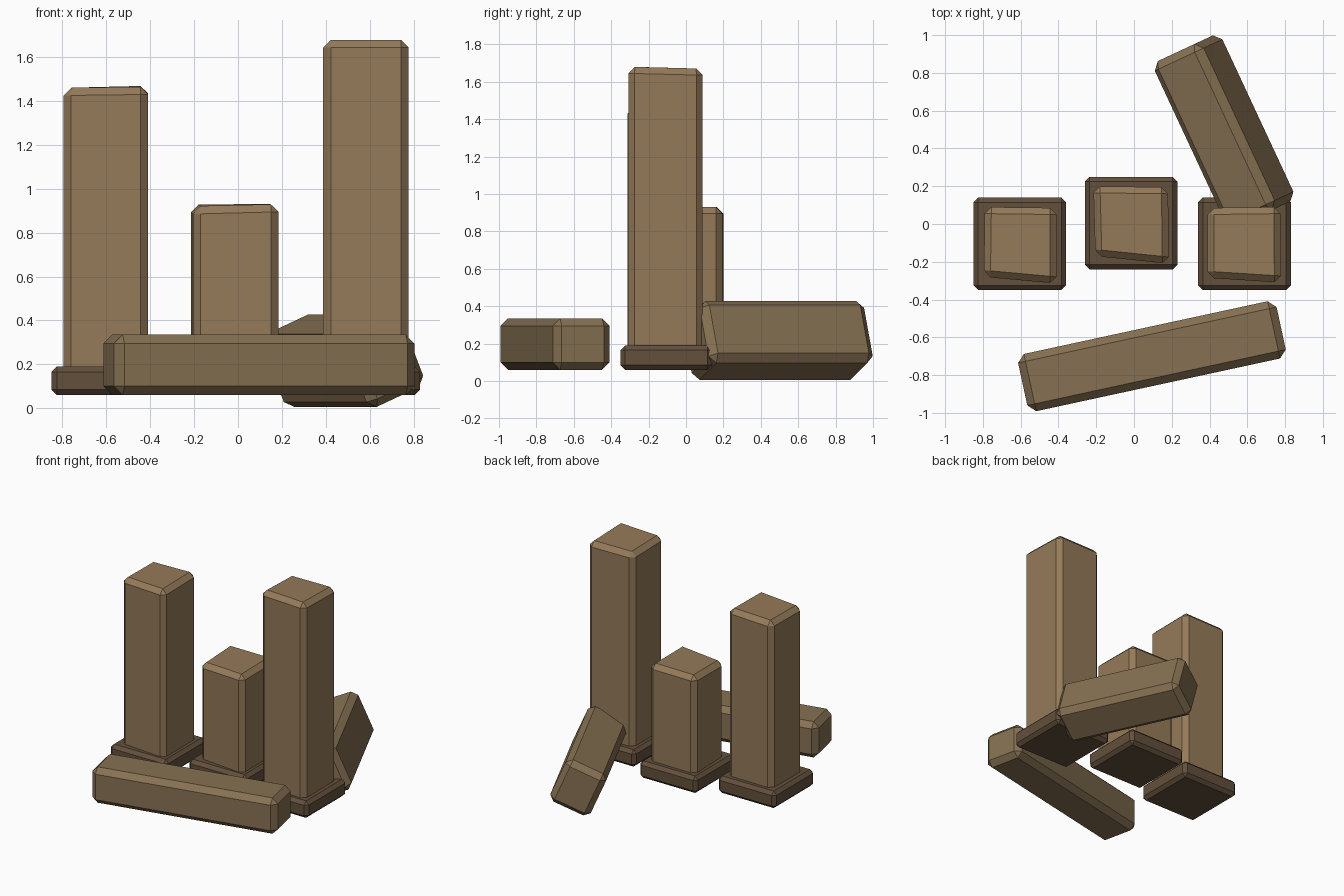
import bpy, bmesh
from math import radians
from mathutils import Matrix, Vector

if "Cube" in bpy.data.objects:
    bpy.data.objects.remove(bpy.data.objects["Cube"])


def material(name, rgb):
    m = bpy.data.materials.new(name)
    m.diffuse_color = (*rgb, 1)
    m.use_nodes = True
    m.node_tree.nodes["Principled BSDF"].inputs["Base Color"].default_value = m.diffuse_color
    return m


PALE = material("pale_stone", (0.30, 0.195, 0.10))
WORN = material("worn_stone", (0.24, 0.165, 0.085))
DARK = material("dark_stone", (0.125, 0.08, 0.045))


def prism(name, corners, z0, tops, bevel, mat, matrix=Matrix()):
    """Four-cornered chamfered block; tops gives the height of each corner."""
    bm = bmesh.new()
    low = [bm.verts.new((x, y, z0)) for x, y in corners]
    high = [bm.verts.new((x, y, z)) for (x, y), z in zip(corners, tops)]
    bm.faces.new(low[::-1])
    bm.faces.new(high)
    for i in range(4):
        j = (i + 1) % 4
        bm.faces.new((low[i], low[j], high[j], high[i]))
    bmesh.ops.bevel(bm, geom=bm.edges[:], offset=bevel, segments=1,
                    profile=0.5, affect='EDGES')
    bmesh.ops.recalc_face_normals(bm, faces=bm.faces[:])
    mesh = bpy.data.meshes.new(name)
    bm.to_mesh(mesh)
    bm.free()
    mesh.materials.append(mat)
    ob = bpy.data.objects.new(name, mesh)
    ob.matrix_world = matrix
    bpy.context.collection.objects.link(ob)
    return ob


def block(name, size, loc, turn, roll, bevel, mat):
    """Block with its length along x, rolled about that axis, then turned about z."""
    x, y, z = (s / 2 for s in size)
    m = (Matrix.Translation(Vector(loc)) @ Matrix.Rotation(radians(turn), 4, 'Z')
         @ Matrix.Rotation(radians(roll), 4, 'X'))
    return prism(name, [(-x, -y), (x, -y), (x, y), (-x, y)], -z, [z] * 4, bevel, mat, m)


# Standing pillars on square plinths: centre, slightly uneven corners, corner heights
pillars = {
    "left": ((-0.605, -0.105),
             [(-0.795, -0.28), (-0.41, -0.315), (-0.41, 0.085), (-0.79, 0.09)],
             [1.46, 1.465, 1.47, 1.46]),
    "middle": ((-0.015, 0.005),
               [(-0.205, -0.17), (0.185, -0.21), (0.18, 0.195), (-0.215, 0.2)],
               [0.92, 0.93, 0.93, 0.93]),
    "right": ((0.585, -0.105),
              [(0.388, -0.285), (0.778, -0.31), (0.776, 0.09), (0.39, 0.085)],
              [1.68, 1.68, 1.67, 1.67]),
}
for side, ((cx, cy), corners, tops) in pillars.items():
    block(side + "_plinth", (0.49, 0.49, 0.13), (cx, cy, 0.125), 0, 0, 0.025, DARK)
    prism(side + "_pillar", corners, 0.07, tops, 0.035, PALE)

# Fallen block lying flat in front
block("fallen_front_block", (1.40, 0.31, 0.275), (0.095, -0.70, 0.1975), 12.2, 0, 0.04, WORN)

# Fallen block at the back, rolled onto one edge
block("fallen_back_block", (0.97, 0.31, 0.36), (0.477, 0.491, 0.217), 115, -23, 0.04, WORN)
